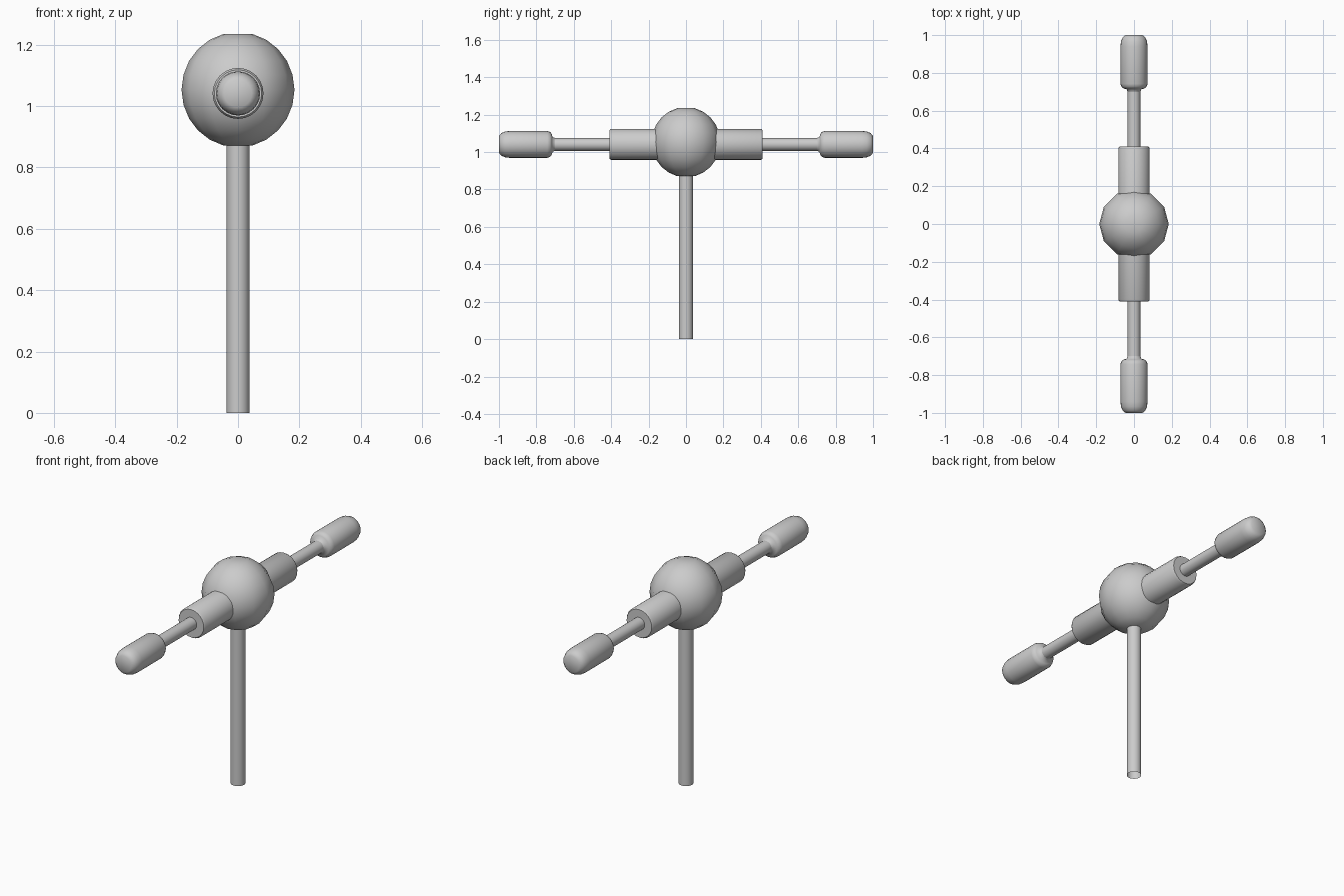
import bpy, bmesh, math
from mathutils import Matrix

if "Cube" in bpy.data.objects:
    bpy.data.objects.remove(bpy.data.objects["Cube"])


def lathe(name, profile, sides, matrix, angle=40):
    """Spin (radius, height) points round local z; radius 0 closes an end."""
    bm = bmesh.new()
    rings = []
    for r, h in profile:
        if r == 0:
            rings.append([bm.verts.new((0, 0, h))] * sides)
        else:
            rings.append([bm.verts.new((r * math.cos(2 * math.pi * i / sides),
                                        r * math.sin(2 * math.pi * i / sides), h))
                          for i in range(sides)])
    for a, b in zip(rings, rings[1:]):
        for i in range(sides):
            j = (i + 1) % sides
            bm.faces.new(dict.fromkeys((a[i], a[j], b[j], b[i])))
    bmesh.ops.recalc_face_normals(bm, faces=bm.faces)
    mesh = bpy.data.meshes.new(name)
    bm.to_mesh(mesh)
    bm.free()
    obj = bpy.data.objects.new(name, mesh)
    bpy.context.collection.objects.link(obj)
    obj.matrix_world = matrix
    bpy.ops.object.select_all(action='DESELECT')
    obj.select_set(True)
    bpy.context.view_layer.objects.active = obj
    bpy.ops.object.shade_smooth_by_angle(angle=math.radians(angle))
    return obj


# Upright post, open at the foot
lathe("post", [(0.0375, 0), (0.0375, 0.89)], 20, Matrix())

# Central ball with flattened poles
ball = [(0.184 * math.cos(math.radians(a)), 0.188 * math.sin(math.radians(a)))
        for a in range(-75, 76, 15)]
ball = [(0, ball[0][1])] + ball + [(0, ball[-1][1])]
lathe("hub_ball", ball, 12, Matrix.Translation((0, 0, 1.053)))

# One arm profile from hub to tip, used on both sides
collar = [(0.083, 0.0), (0.083, 0.40), (0.077, 0.41), (0.034, 0.41)]
rod = [(0.034, 0.40), (0.034, 0.70)]
grip = [(0.034, 0.70), (0.039, 0.713), (0.056, 0.718), (0.066, 0.726), (0.072, 0.742),
        (0.072, 0.94), (0.069, 0.967), (0.06, 0.988), (0.045, 1.0), (0, 1.0)]
for side, sign in (("front", 1), ("back", -1)):
    place = Matrix.Translation((0, 0, 1.041)) @ Matrix.Rotation(sign * math.pi / 2, 4, 'X')
    lathe(side + "_collar", collar, 24, place)
    lathe(side + "_rod", rod, 24, place)
    lathe(side + "_grip", grip, 24, place, 60)
